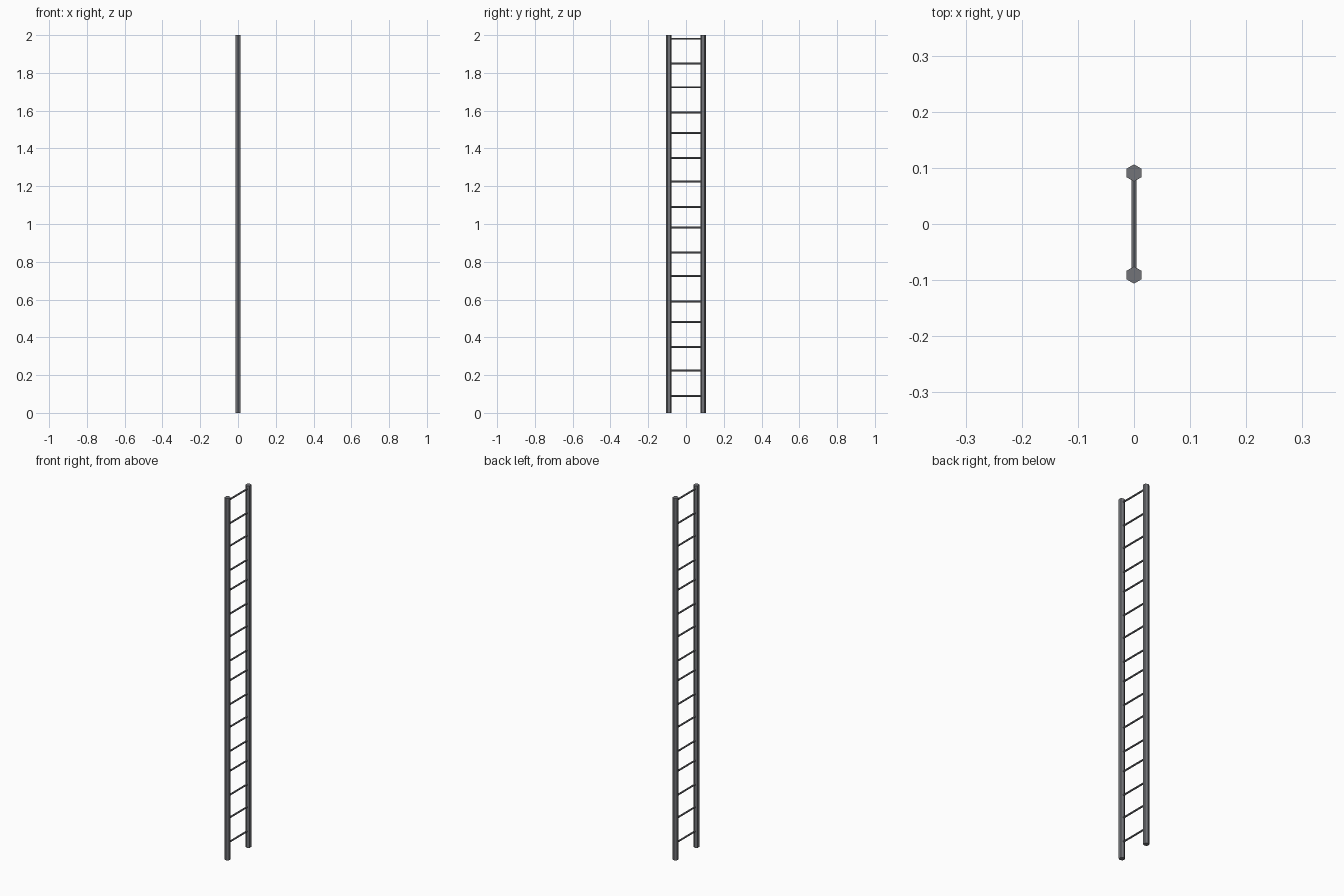
import bpy, bmesh, math
from mathutils import Vector

if "Cube" in bpy.data.objects:
    bpy.data.objects.remove(bpy.data.objects["Cube"])

metal = bpy.data.materials.new("grey metal")
metal.diffuse_color = (0.17, 0.175, 0.19, 1)
metal.use_nodes = True
metal.node_tree.nodes["Principled BSDF"].inputs["Base Color"].default_value = metal.diffuse_color


def hex_bar(name, start, end, radius, side):
    """Flat-shaded capped hexagonal bar; 'side' points at one of its corners."""
    a, b, u = Vector(start), Vector(end), Vector(side)
    v = (b - a).normalized().cross(u)
    bm = bmesh.new()
    rings = []
    for p in (a, b):
        rings.append([bm.verts.new(p + radius * (math.cos(t) * u + math.sin(t) * v))
                      for t in (math.tau * i / 6 for i in range(6))])
    lo, hi = rings
    bm.faces.new(lo[::-1])
    bm.faces.new(hi)
    for i in range(6):
        j = (i + 1) % 6
        bm.faces.new((lo[i], lo[j], hi[j], hi[i]))
    bmesh.ops.recalc_face_normals(bm, faces=bm.faces)
    me = bpy.data.meshes.new(name)
    bm.to_mesh(me)
    bm.free()
    me.materials.append(metal)
    ob = bpy.data.objects.new(name, me)
    bpy.context.collection.objects.link(ob)
    return ob


RAIL_Y = 0.091

# Two upright rails
for name, s in (("left_rail", -1), ("right_rail", 1)):
    hex_bar(name, (0, s * RAIL_Y, 0), (0, s * RAIL_Y, 2), 0.0153, (0, 1, 0))

# Rungs: four repeating sections of four
for section in range(4):
    for k, dz in enumerate((0.09, 0.224, 0.349, 0.481)):
        z = section * 0.5 + dz
        hex_bar(f"rung_{section * 4 + k + 1}", (0, -RAIL_Y + 0.01, z),
                (0, RAIL_Y - 0.01, z), 0.005, (0, 0, 1))
